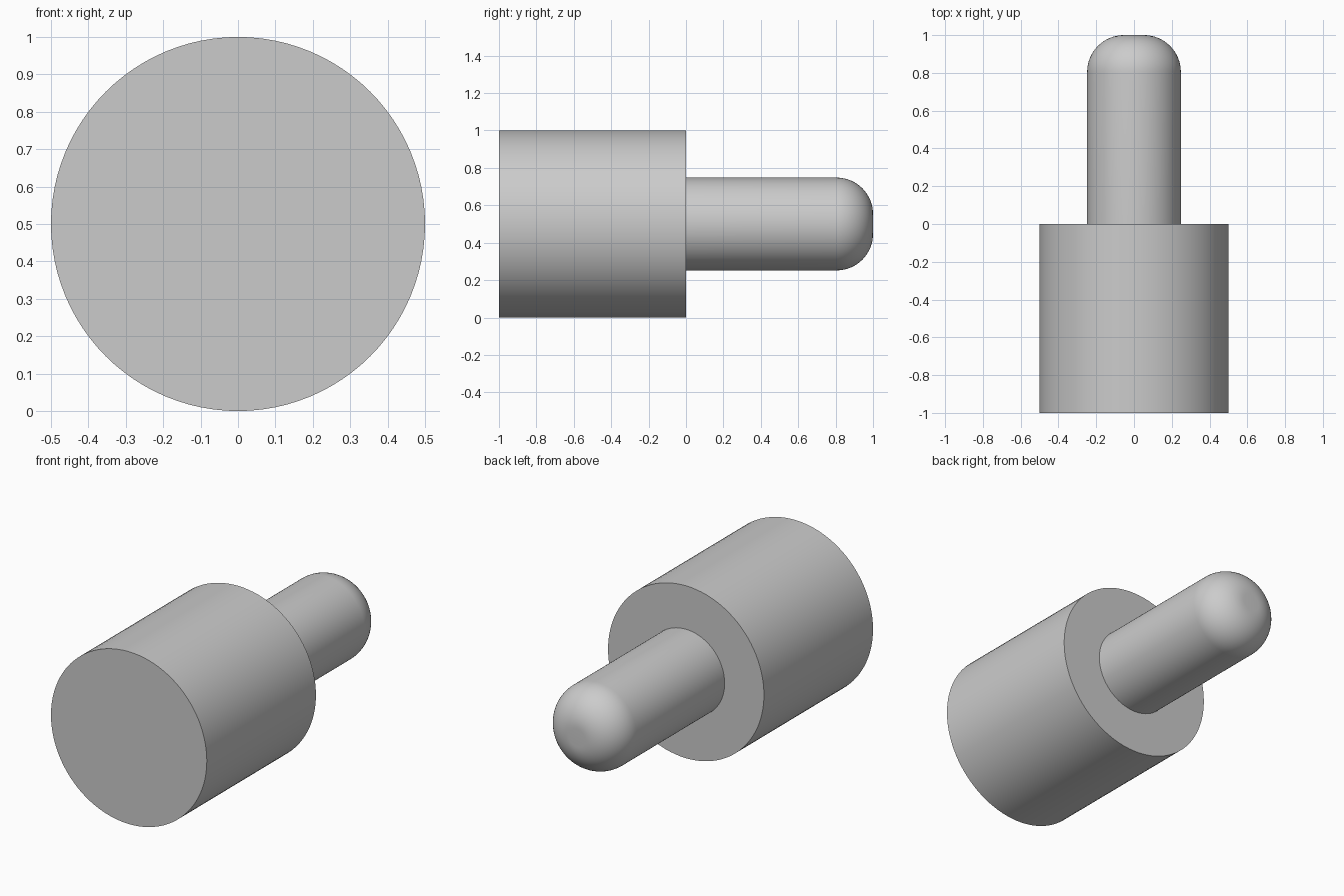
import bpy, bmesh
from math import sin, cos, pi, radians
from mathutils import Vector

cube = bpy.data.objects.get("Cube")
if cube:
    bpy.data.objects.remove(cube, do_unlink=True)

AXIS_Z = 0.5
SEGMENTS = 96

grey = bpy.data.materials.new("plain_grey")
grey.use_nodes = True
colour = (0.6, 0.6, 0.6, 1)
grey.diffuse_color = colour
grey.node_tree.nodes["Principled BSDF"].inputs["Base Color"].default_value = colour


def lathe(name, profile):
    """Spin (radius, y) points around the horizontal axis."""
    bm = bmesh.new()
    verts = [bm.verts.new((r, y, AXIS_Z)) for r, y in profile]
    edges = [bm.edges.new(pair) for pair in zip(verts, verts[1:])]
    bmesh.ops.spin(bm, geom=verts + edges, cent=(0, 0, AXIS_Z), axis=(0, 1, 0),
                   angle=2 * pi, steps=SEGMENTS, use_merge=True)
    bmesh.ops.remove_doubles(bm, verts=bm.verts, dist=0.0001)
    bmesh.ops.recalc_face_normals(bm, faces=bm.faces)
    mesh = bpy.data.meshes.new(name)
    bm.to_mesh(mesh)
    bm.free()
    mesh.materials.append(grey)
    obj = bpy.data.objects.new(name, mesh)
    bpy.context.collection.objects.link(obj)
    bpy.ops.object.select_all(action='DESELECT')
    obj.select_set(True)
    bpy.context.view_layer.objects.active = obj
    bpy.ops.object.shade_smooth_by_angle(angle=radians(30))
    return obj


# Stepped body and pin in one profile, ending in a rounded tip with a small flat
pin_radius, fillet, steps = 0.248, 0.195, 16
profile = [(0, -1), (0.5, -1), (0.5, 0), (pin_radius, 0)]
for i in range(steps + 1):
    a = pi / 2 * i / steps
    profile.append((pin_radius - fillet + fillet * cos(a), 1 - fillet + fillet * sin(a)))
profile.append((0, 1))
lathe("stepped_pin", profile)
